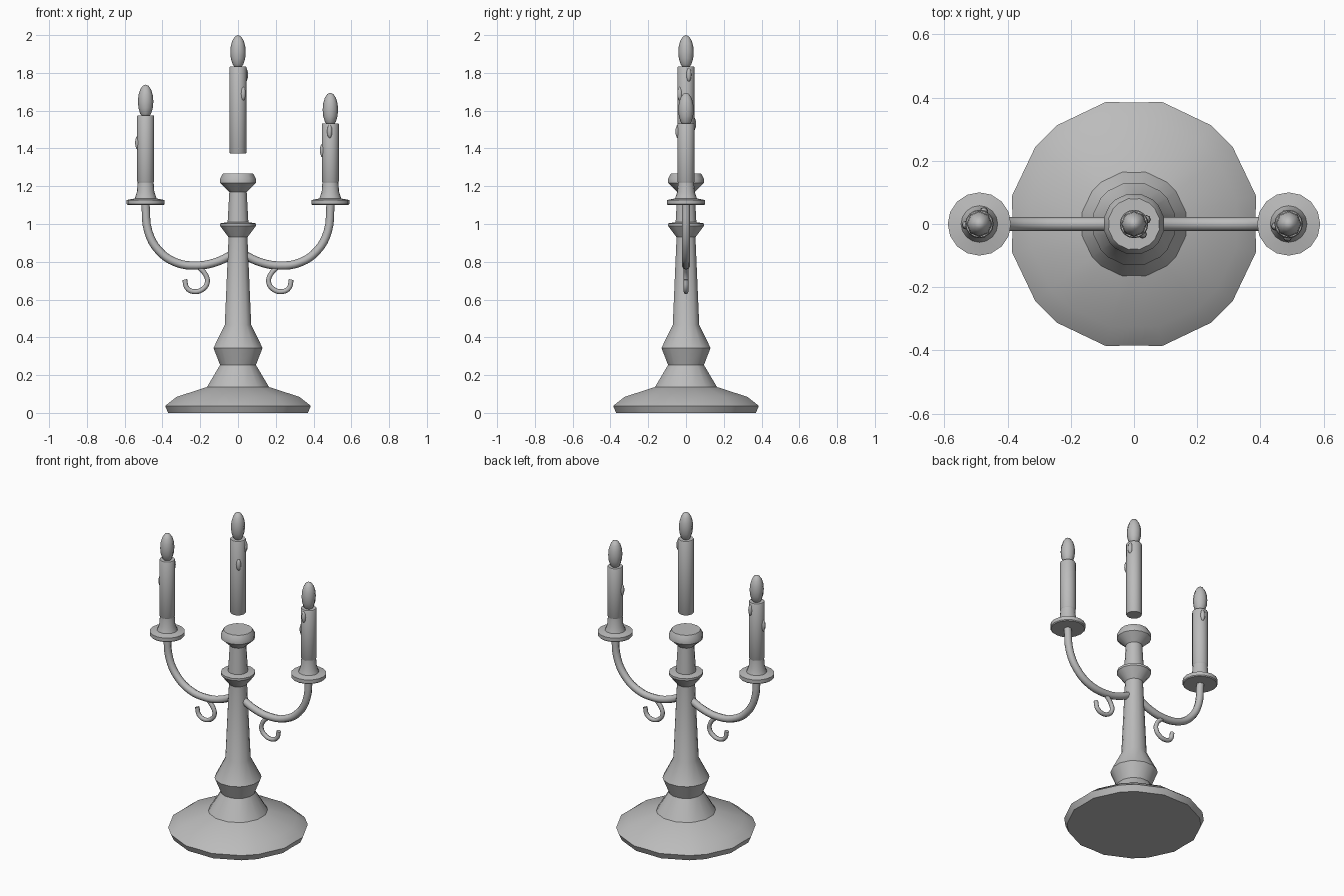
import bpy, bmesh, math
from mathutils import Matrix, Vector

if "Cube" in bpy.data.objects:
    bpy.data.objects.remove(bpy.data.objects["Cube"])

grey = bpy.data.materials.new("plain_grey")
grey.diffuse_color = (0.5, 0.5, 0.5, 1)
grey.use_nodes = True
grey.node_tree.nodes["Principled BSDF"].inputs["Base Color"].default_value = grey.diffuse_color

EVEN16 = [(i * 22.5, 1.0) for i in range(16)]
# Faceted section: paired corners with slightly pulled-in axis points
FACETED = [(q * 90 + a, f) for q in range(4)
           for a, f in ((0, 0.97), (13, 1), (38, 1), (52, 1), (77, 1))]


def finish(name, bm, angle=35):
    bmesh.ops.recalc_face_normals(bm, faces=bm.faces)
    me = bpy.data.meshes.new(name)
    bm.to_mesh(me)
    bm.free()
    me.shade_smooth()
    me.set_sharp_from_angle(angle=math.radians(angle))
    me.materials.append(grey)
    ob = bpy.data.objects.new(name, me)
    bpy.context.collection.objects.link(ob)
    return ob


def lathe(name, profile, x=0, section=EVEN16, angle=35):
    """Closed solid through (radius, z) rings."""
    bm = bmesh.new()
    rings = []
    for r, z in profile:
        rings.append([bm.verts.new((x + r * f * math.cos(math.radians(a)),
                                    r * f * math.sin(math.radians(a)), z))
                      for a, f in section])
    n = len(section)
    for lo, hi in zip(rings, rings[1:]):
        for i in range(n):
            j = (i + 1) % n
            bm.faces.new((lo[i], lo[j], hi[j], hi[i]))
    bm.faces.new(rings[0][::-1])
    bm.faces.new(rings[-1])
    return finish(name, bm, angle)


def ellipsoid(name, loc, size, u=8, v=8):
    bm = bmesh.new()
    bmesh.ops.create_uvsphere(bm, u_segments=u, v_segments=v, radius=1,
        matrix=Matrix.Translation(loc) @ Matrix.Diagonal((*size, 1)))
    return finish(name, bm, 50)


def tube(name, pts, radius, sign):
    """Round rod along a smooth path in the xz plane."""
    cu = bpy.data.curves.new(name, 'CURVE')
    cu.dimensions = '3D'
    cu.bevel_depth = radius
    cu.bevel_resolution = 2
    cu.resolution_u = 4
    cu.use_fill_caps = True
    sp = cu.splines.new('BEZIER')
    sp.bezier_points.add(len(pts) - 1)
    for p, (x, z) in zip(sp.bezier_points, pts):
        p.co = (sign * x, 0, z)
        p.handle_left_type = p.handle_right_type = 'AUTO'
    cu.materials.append(grey)
    ob = bpy.data.objects.new(name, cu)
    bpy.context.collection.objects.link(ob)


# Base and turned stem
k = 1.026
stem = [(0.37, 0), (0.386, 0.037), (0.325, 0.085), (0.164, 0.137),
        (0.095, 0.254), (0.13, 0.344), (0.07, 0.466), (0.05, 0.93),
        (0.095, 0.99), (0.095, 1.003), (0.04, 1.012)]
lathe("base_and_stem", [(r * k, z) for r, z in stem], section=FACETED)

# Neck and centre cup
cup = [(0.055, 1.008), (0.046, 1.17), (0.095, 1.217), (0.095, 1.24), (0.08, 1.267)]
lathe("centre_cup", [(r * k, z) for r, z in cup], section=FACETED)

# Arms, hooks and drip plates
arm = [(0.03, 0.838), (0.12, 0.797), (0.22, 0.78), (0.33, 0.797),
       (0.42, 0.86), (0.475, 0.96), (0.49, 1.105)]
hook = [(0.207, 0.772), (0.172, 0.732), (0.162, 0.693), (0.185, 0.656),
        (0.233, 0.642), (0.27, 0.661), (0.282, 0.706)]
for side, s in (("left", -1), ("right", 1)):
    tube(side + "_arm", arm, 0.022, s)
    tube(side + "_hook", hook, 0.013, s)
    lathe(side + "_holder", [(0.095, 1.1), (0.1, 1.105), (0.1, 1.127), (0.058, 1.135),
                             (0.046, 1.17), (0.042, 1.225)], x=s * 0.489)

# Candles: x, bottom, top, flame tip, wax drips as (angle, z)
candles = {
    "centre": (0, 1.373, 1.835, 2.0, [(20, 1.79), (-50, 1.69)]),
    "left": (-0.489, 1.22, 1.575, 1.738, [(70, 1.53), (185, 1.43)]),
    "right": (0.489, 1.22, 1.533, 1.695, [(190, 1.39), (-95, 1.49)]),
}
for name, (x, z0, z1, tip, drips) in candles.items():
    lathe(name + "_candle", [(0.042, z0), (0.045, z0 + 0.005),
                             (0.045, z1 - 0.005), (0.042, z1)], x=x)
    ellipsoid(name + "_flame", (x, 0, tip - 0.09), (0.041, 0.041, 0.09))
    for i, (a, z) in enumerate(drips):
        a = math.radians(a)
        ellipsoid(f"{name}_drip_{i + 1}",
                  (x + 0.042 * math.cos(a), 0.042 * math.sin(a), z),
                  (0.014, 0.014, 0.037), 8, 6)
